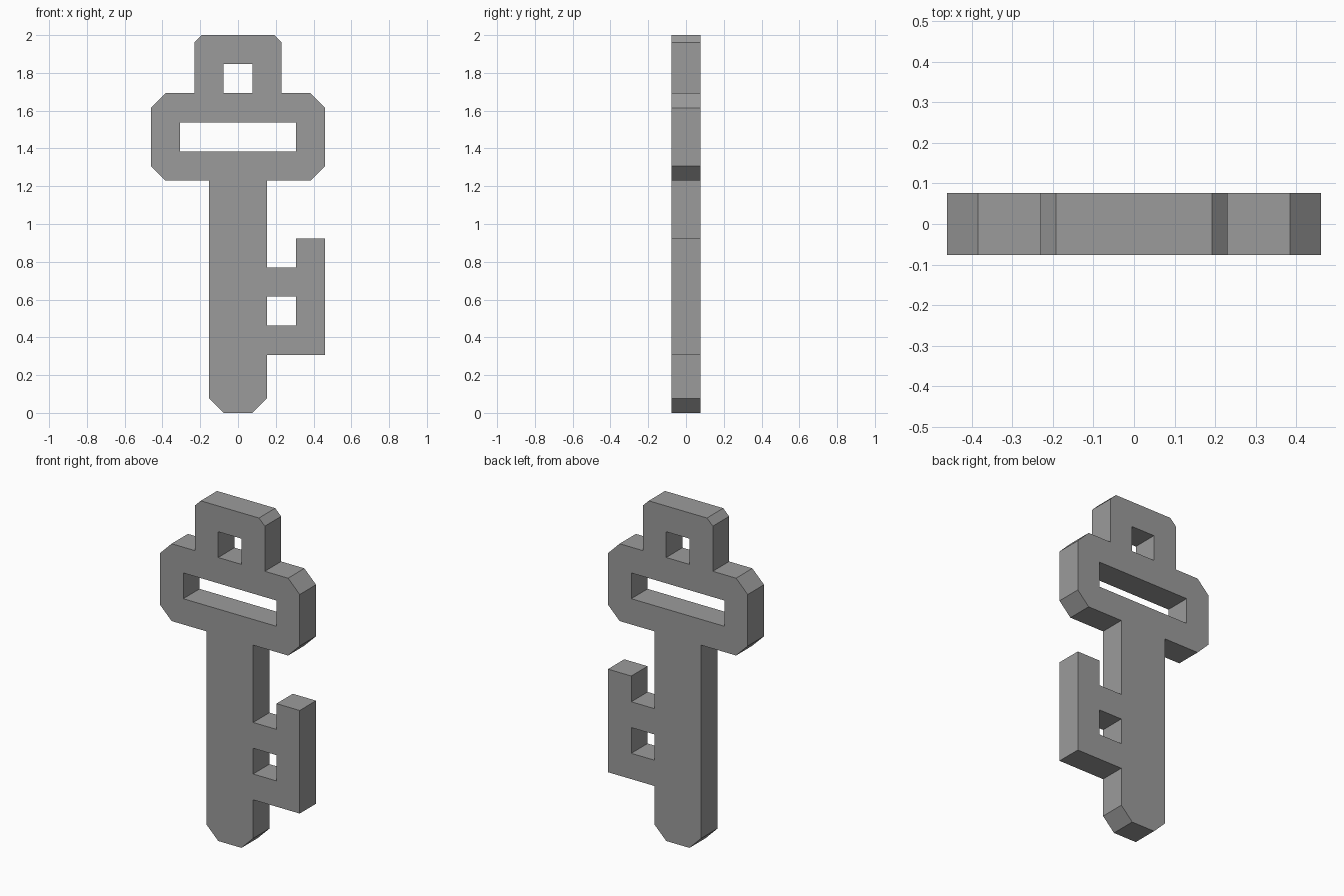
import bpy
import bmesh

cube = bpy.data.objects.get("Cube")
if cube:
    bpy.data.objects.remove(cube, do_unlink=True)

UNIT = 2 / 26          # grid step: the key is 26 steps tall
HALF_THICKNESS = UNIT


def make_material(name, color):
    mat = bpy.data.materials.new(name)
    mat.use_nodes = True
    mat.diffuse_color = color
    mat.node_tree.nodes["Principled BSDF"].inputs["Base Color"].default_value = color
    return mat


def rectangle(x0, x1, z0, z1):
    return [(x0, z0), (x1, z0), (x1, z1), (x0, z1)]


def make_plate(name, loops, mat):
    """Fill an outline with its holes, then extrude it to a solid plate."""
    bm = bmesh.new()
    edges = []
    for loop in loops:
        verts = [bm.verts.new((x * UNIT, -HALF_THICKNESS, z * UNIT)) for x, z in loop]
        edges += [bm.edges.new((a, b)) for a, b in zip(verts, verts[1:] + verts[:1])]
    bmesh.ops.triangle_fill(bm, edges=edges, use_beauty=True, use_dissolve=False)
    extruded = bmesh.ops.extrude_face_region(bm, geom=bm.faces[:], use_keep_orig=True)
    moved = [g for g in extruded["geom"] if isinstance(g, bmesh.types.BMVert)]
    bmesh.ops.translate(bm, verts=moved, vec=(0, 2 * HALF_THICKNESS, 0))
    bmesh.ops.recalc_face_normals(bm, faces=bm.faces[:])
    mesh = bpy.data.meshes.new(name)
    bm.to_mesh(mesh)
    bm.free()
    mesh.materials.append(mat)
    obj = bpy.data.objects.new(name, mesh)
    bpy.context.collection.objects.link(obj)
    return obj


# Right half of the handle, from the shaft up to the top loop
handle = [(2, 16), (5, 16), (6, 17), (6, 21), (5, 22), (3, 22), (3, 25.5), (2.5, 26)]
# Toothed bit on the left side of the shaft
bit = [(2, 4), (6, 4), (6, 12), (4, 12), (4, 10), (2, 10)]
# Chamfered shaft tip
tip = [(1, 0), (2, 1)]

left_side = tip + bit + handle
right_side = [(-x, z) for x, z in reversed(tip + handle)]

loop_hole = rectangle(-1, 1, 22, 24)
handle_slot = rectangle(-4, 4, 18, 20)
bit_hole = rectangle(2, 4, 6, 8)

grey = make_material("grey metal", (0.33, 0.33, 0.33, 1))
make_plate("key", [left_side + right_side, loop_hole, handle_slot, bit_hole], grey)
